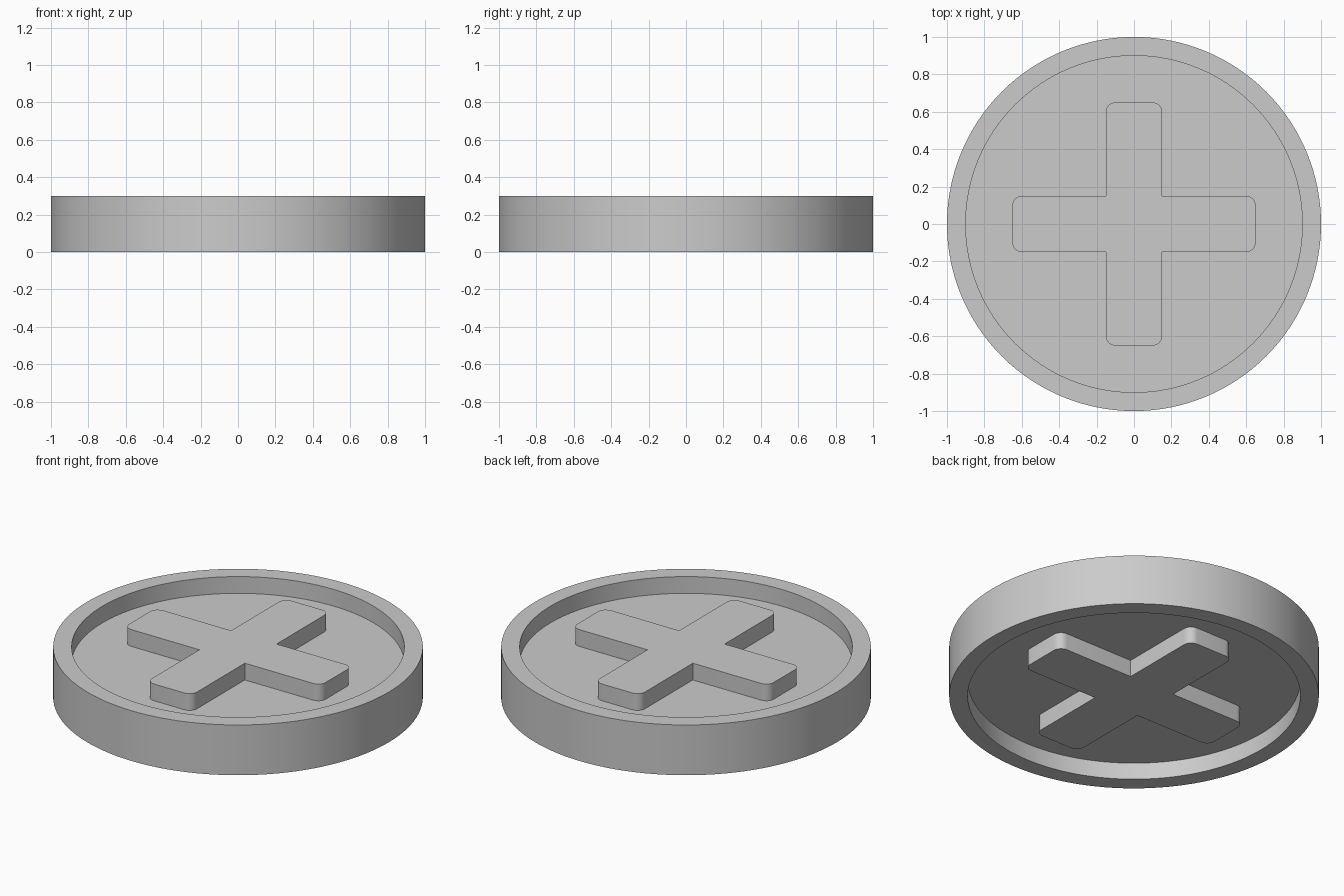
import bpy, bmesh
from math import cos, sin, pi

if "Cube" in bpy.data.objects:
    bpy.data.objects.remove(bpy.data.objects["Cube"])

R, R_IN, H, DEPTH = 1.0, 0.9, 0.3, 0.1   # disc radius, recess radius, height, recess depth
ARM, HALF, FILLET = 0.65, 0.15, 0.05     # cross arm length, half width, tip rounding
SEGS = 128


def finish(name, bm):
    bmesh.ops.recalc_face_normals(bm, faces=bm.faces)
    mesh = bpy.data.meshes.new(name)
    bm.to_mesh(mesh)
    bm.free()
    obj = bpy.data.objects.new(name, mesh)
    bpy.context.collection.objects.link(obj)
    bpy.ops.object.select_all(action='DESELECT')
    obj.select_set(True)
    bpy.context.view_layer.objects.active = obj
    bpy.ops.object.shade_smooth_by_angle(angle=pi / 6)
    return obj


# Disc recessed on both sides, lathed from stacked rings
bm = bmesh.new()
profile = [(R_IN, DEPTH), (R_IN, 0), (R, 0), (R, H), (R_IN, H), (R_IN, H - DEPTH)]
rings = [[bm.verts.new((r * cos(2 * pi * i / SEGS), r * sin(2 * pi * i / SEGS), z))
          for i in range(SEGS)] for r, z in profile]
for a, b in zip(rings, rings[1:]):
    for i in range(SEGS):
        j = (i + 1) % SEGS
        bm.faces.new((a[i], a[j], b[j], b[i]))
bm.faces.new(rings[0])
bm.faces.new(rings[-1])
finish("rimmed_disc", bm)

# Cross with rounded tips, flush with the rim above and below
arm = []
for side, start in ((-1, -pi / 2), (1, 0)):
    for k in range(9):
        t = start + k * pi / 16
        arm.append((ARM - FILLET + FILLET * cos(t),
                    side * (HALF - FILLET) + FILLET * sin(t)))
arm.append((HALF, HALF))
outline = []
for q in range(4):
    c, s = cos(q * pi / 2), sin(q * pi / 2)
    outline += [(x * c - y * s, x * s + y * c) for x, y in arm]


def cross(name, z0, z1):
    bm = bmesh.new()
    low = [bm.verts.new((x, y, z0)) for x, y in outline]
    high = [bm.verts.new((x, y, z1)) for x, y in outline]
    bm.faces.new(low)
    bm.faces.new(high)
    for i in range(len(outline)):
        j = (i + 1) % len(outline)
        bm.faces.new((low[i], low[j], high[j], high[i]))
    finish(name, bm)


cross("bottom_cross", 0, DEPTH)
cross("top_cross", H - DEPTH, H)
